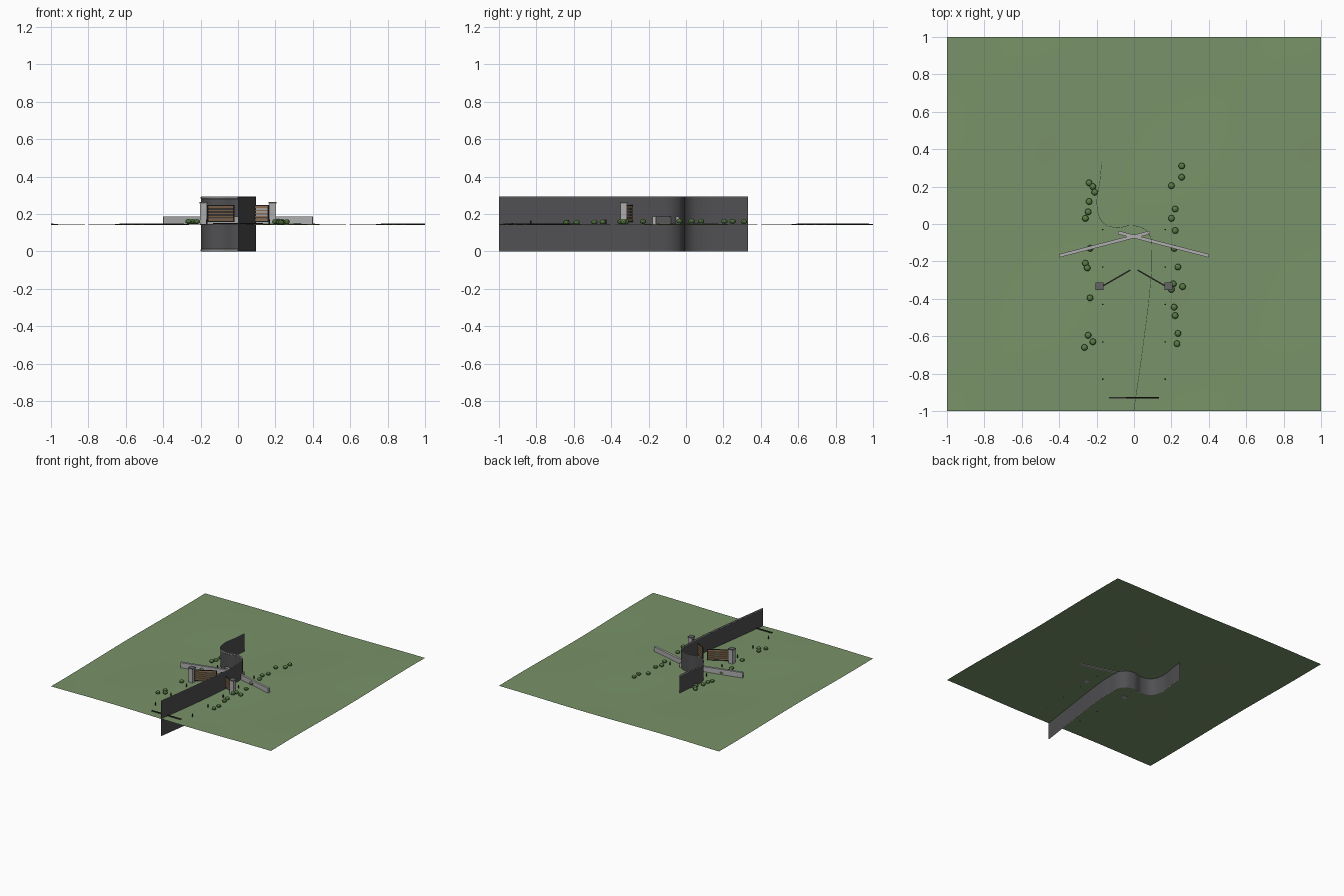
import bpy, bmesh, math
from mathutils import Vector

if "Cube" in bpy.data.objects:
    bpy.data.objects.remove(bpy.data.objects["Cube"])

G = 0.145  # mean ground level


def height(x, y):
    return G + 0.004 * math.sin(4.5 * x + 0.5) * math.cos(4 * y)


def mat(name, r, g, b):
    m = bpy.data.materials.new(name)
    m.diffuse_color = (r, g, b, 1)
    m.use_nodes = True
    m.node_tree.nodes["Principled BSDF"].inputs["Base Color"].default_value = m.diffuse_color
    return m


GRASS = mat("grass", 0.19, 0.29, 0.14)
ASPHALT = mat("asphalt", 0.08, 0.08, 0.085)
STONE = mat("stone", 0.42, 0.42, 0.42)
CAP = mat("cap_stone", 0.13, 0.13, 0.13)
WOOD = mat("wood", 0.27, 0.16, 0.09)
METAL = mat("dark_metal", 0.03, 0.03, 0.03)
LEAF = mat("leaf", 0.1, 0.2, 0.06)


def box(name, loc, size, m, rot=0):
    bpy.ops.mesh.primitive_cube_add(size=1, location=loc, rotation=(0, 0, rot))
    o = bpy.context.object
    o.name, o.scale = name, size
    o.data.materials.append(m)
    return o


def bar(name, a, b, z0, z1, width, m):
    a, b = Vector(a), Vector(b)
    d, c = b - a, (a + b) / 2
    return box(name, (c.x, c.y, (z0 + z1) / 2), (d.length, width, z1 - z0), m, math.atan2(d.y, d.x))


# Gently rolling lawn
bpy.ops.mesh.primitive_grid_add(x_subdivisions=40, y_subdivisions=40, size=2)
lawn = bpy.context.object
lawn.name = "lawn"
for v in lawn.data.vertices:
    v.co.z = height(v.co.x, v.co.y)
lawn.data.materials.append(GRASS)
bpy.ops.object.shade_smooth()

# Winding upright ribbon with edging strips
PATH = [(0, -1), (0.052, -0.63), (0.088, -0.33), (0.096, -0.19), (0.075, -0.045), (0.0, -0.008),
        (-0.1, -0.018), (-0.166, 0.01), (-0.196, 0.09), (-0.18, 0.24), (-0.172, 0.332)]


def ribbon(name, z, half, bevel, m):
    cu = bpy.data.curves.new(name, 'CURVE')
    cu.dimensions = '2D'
    cu.fill_mode = 'NONE' if bevel == 0 else 'BOTH'
    cu.extrude, cu.bevel_depth, cu.bevel_resolution = half, bevel, 0
    s = cu.splines.new('BEZIER')
    s.bezier_points.add(len(PATH) - 1)
    for p, c in zip(s.bezier_points, PATH):
        p.co = (*c, 0)
        p.handle_left_type = p.handle_right_type = 'AUTO'
    o = bpy.data.objects.new(name, cu)
    o.location.z = z
    bpy.context.collection.objects.link(o)
    cu.materials.append(m)
    bpy.ops.object.select_all(action='DESELECT')
    o.select_set(True)
    bpy.context.view_layer.objects.active = o
    bpy.ops.object.convert(target='MESH')
    bpy.ops.object.shade_smooth_by_angle()


ribbon("driveway_ribbon", 0.1465, 0.1415, 0, ASPHALT)
for z in (0.006, 0.287):
    ribbon("driveway_edging", z, 0.004, 0.002, STONE)

for s in (-1, 1):
    # Low crossing walls
    bar("low_wall", (s * 0.4, -0.17), (-s * 0.085, -0.045), 0.143, 0.186, 0.018, STONE)
    # Gate pillars with caps
    box("gate_pillar", (s * 0.185, -0.333, 0.199), (0.036, 0.036, 0.114), STONE)
    box("pillar_cap", (s * 0.185, -0.333, 0.259), (0.042, 0.042, 0.008), CAP)
    # Half-open gate leaves: slats on a metal frame
    a, b = Vector((s * 0.165, -0.33)), Vector((s * 0.02, -0.247))
    for i in range(5):
        z = 0.163 + i * 0.0165
        bar("gate_slat", a, b, z, z + 0.0125, 0.005, WOOD)
    for z in (0.157, 0.242):
        bar("gate_rail", a, b, z, z + 0.005, 0.007, METAL)
    for t in (0.0, 0.97):
        bar("gate_stile", a.lerp(b, t), a.lerp(b, t + 0.03), 0.157, 0.247, 0.007, METAL)
    # Path lights
    for i in range(5):
        y = -0.83 + 0.2 * i
        bpy.ops.mesh.primitive_cylinder_add(vertices=8, radius=0.004, depth=0.026,
                                            location=(s * 0.167, y, height(s * 0.167, y) + 0.012))
        bpy.context.object.name = "path_light"
        bpy.context.object.data.materials.append(METAL)

# Drain grate across the entrance
for i in (-1, 0, 1):
    box("drain_bar", (0, -0.93 + i * 0.004, 0.149), (0.265, 0.003, 0.006), METAL)

# Low-poly shrubs along both sides
LEFT = [(-.24, .22), (-.22, .2), (-.21, .17), (-.24, .12), (-.245, .065), (-.26, .03), (-.235, -.13),
        (-.26, -.21), (-.25, -.235), (-.235, -.395), (-.245, -.595), (-.22, -.63), (-.265, -.66)]
RIGHT = [(.255, .31), (.255, .25), (.2, .205), (.22, .08), (.2, .03), (.22, -.035), (.215, -.13),
         (.235, -.23), (.21, -.32), (.2, -.35), (.26, -.335), (.215, -.445), (.22, -.49),
         (.235, -.585), (.23, -.64)]
for i, (x, y) in enumerate(LEFT + RIGHT):
    bpy.ops.mesh.primitive_ico_sphere_add(subdivisions=2, radius=0.0175, rotation=(0, 0, i),
                                          location=(x, y, height(x, y) + 0.013))
    o = bpy.context.object
    o.name, o.scale.z = "shrub", 0.75
    o.data.materials.append(LEAF)
